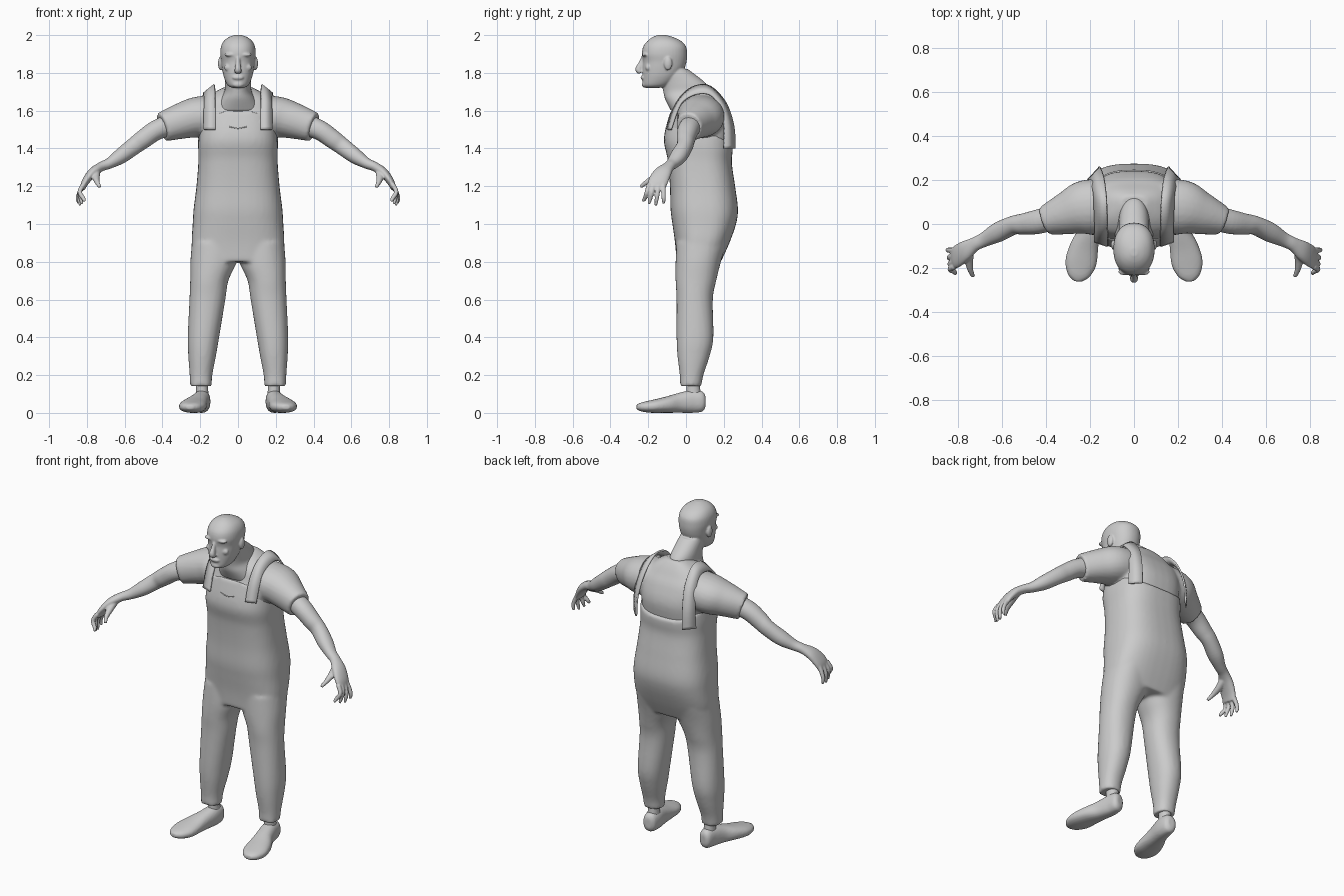
import bpy, bmesh, math
from mathutils import Vector


def resample(rows, n=5):
    """Catmull-Rom interpolation of parameter rows."""
    out = []
    for i in range(len(rows) - 1):
        a, b, c, d = (rows[max(i - 1, 0)], rows[i], rows[i + 1], rows[min(i + 2, len(rows) - 1)])
        for k in range(n):
            t = k / n
            out.append([0.5 * (2 * q + (r - p) * t + (2 * p - 5 * q + 4 * r - s) * t * t
                               + (3 * q - p - 3 * r + s) * t ** 3) for p, q, r, s in zip(a, b, c, d)])
    out.append(list(rows[-1]))
    return out


def oval(e, n=40):
    for i in range(n):
        a = 2 * math.pi * i / n
        c, s = math.cos(a), math.sin(a)
        yield (math.copysign(abs(c) ** (2 / e), c), math.copysign(abs(s) ** (2 / e), s))


def skin(bm, rings):
    vs = [[bm.verts.new(p) for p in r] for r in rings]
    n = len(vs[0])
    for a, b in zip(vs, vs[1:]):
        for i in range(n):
            bm.faces.new((a[i], a[(i + 1) % n], b[(i + 1) % n], b[i]))
    bm.faces.new(vs[0])
    bm.faces.new(vs[-1])


def stack(bm, rows, e=2.3, s=1):
    """Level rings: z, centre x, half width, y front, y back, forward tilt."""
    rings = []
    for z, cx, hx, y0, y1, tilt in resample(rows):
        rings.append([(s * (cx + hx * u), (y0 + y1) / 2 + (y1 - y0) / 2 * v, z - tilt * v)
                      for u, v in oval(e)])
    skin(bm, rings)


def tube(bm, rows, s=1, ref=(0, 1, 0), e=2.1):
    """Rings along a path: x, y, z, half width along ref, half thickness."""
    rows = resample(rows)
    pts = [Vector(r[:3]) for r in rows]
    rings = []
    for i, r in enumerate(rows):
        t = (pts[min(i + 1, len(pts) - 1)] - pts[max(i - 1, 0)]).normalized()
        side = Vector(ref)
        side = (side - side.dot(t) * t).normalized()
        up = t.cross(side)
        ring = [pts[i] + side * r[3] * u + up * r[4] * v for u, v in oval(e, 24)]
        rings.append([(s * p.x, p.y, p.z) for p in ring])
    skin(bm, rings)


def blob(bm, c, r):
    new = bmesh.ops.create_uvsphere(bm, u_segments=20, v_segments=12, radius=1)['verts']
    for v in new:
        v.co = Vector((c[0] + v.co.x * r[0], c[1] + v.co.y * r[1], c[2] + v.co.z * r[2]))


def finish(bm, name, voxel=None, smooth=3):
    bmesh.ops.recalc_face_normals(bm, faces=bm.faces)
    me = bpy.data.meshes.new(name)
    bm.to_mesh(me)
    bm.free()
    me.polygons.foreach_set('use_smooth', [True] * len(me.polygons))
    ob = bpy.data.objects.new(name, me)
    bpy.context.collection.objects.link(ob)
    if voxel:
        m = ob.modifiers.new('fuse', 'REMESH')
        m.mode, m.voxel_size, m.use_smooth_shade = 'VOXEL', voxel, True
        m = ob.modifiers.new('soften', 'SMOOTH')
        m.factor, m.iterations = 0.5, smooth
    return ob


# Overalls: trunk with a bib that is higher in front, and two legs
bm = bmesh.new()
stack(bm, [(.80, 0, .235, -.05, .185, 0), (.90, 0, .245, -.058, .23, 0), (1.0, 0, .24, -.072, .265, 0),
           (1.08, 0, .235, -.082, .275, 0), (1.2, 0, .22, -.085, .26, 0), (1.33, 0, .21, -.097, .243, .01),
           (1.42, 0, .21, -.117, .247, .035), (1.51, 0, .2, -.082, .248, .09)], 2.7)
for s in (1, -1):
    stack(bm, [(.9, .125, .12, -.05, .215, 0), (.8, .13, .122, -.055, .185, 0), (.7, .152, .101, -.055, .16, 0),
               (.6, .162, .095, -.05, .142, 0), (.4, .183, .083, -.05, .145, 0), (.3, .19, .073, -.045, .125, 0),
               (.2, .196, .06, -.033, .092, 0), (.142, .196, .057, -.032, .082, 0)], 2.2, s)
finish(bm, 'overalls', .011, 4)

# Shirt with short sleeves
bm = bmesh.new()
stack(bm, [(1.36, 0, .19, -.08, .222, 0), (1.5, 0, .2, -.105, .242, 0), (1.6, 0, .205, -.07, .215, 0),
           (1.66, 0, .17, -.05, .18, 0), (1.7, 0, .12, -.01, .155, 0), (1.73, 0, .06, .05, .13, 0)], 2.8)
for s in (1, -1):
    tube(bm, [(.12, .08, 1.575, .12, .11), (.22, .075, 1.565, .125, .107),
              (.3, .05, 1.545, .1, .095), (.4, .015, 1.513, .069, .078)], s)
finish(bm, 'shirt', .01, 3)

# Shoulder straps: x, y, z and half-width vector
strap = [(.15, -.09, 1.5, .03, .01, 0), (.15, -.058, 1.6, .03, .01, -.005), (.15, -.015, 1.67, .028, 0, -.018),
         (.152, .055, 1.71, .028, 0, -.022), (.155, .13, 1.705, .028, 0, -.022),
         (.165, .195, 1.63, .028, -.015, -.012), (.178, .227, 1.52, .027, -.025, 0), (.182, .23, 1.4, .027, -.03, 0)]
bm = bmesh.new()
for s in (1, -1):
    last = None
    for x, y, z, a, b, c in resample(strap):
        row = [bm.verts.new((s * (x + k * a), y + k * b, z + k * c)) for k in (-1, 1)]
        if last:
            bm.faces.new((last[0], last[1], row[1], row[0]))
        last = row
ob = finish(bm, 'shoulder_straps')
m = ob.modifiers.new('thickness', 'SOLIDIFY')
m.thickness, m.offset = .01, 0

# Curved seam on the bib
bm = bmesh.new()
tube(bm, [(-.045, -.103, 1.515, .003, .003), (0, -.106, 1.506, .003, .003), (.045, -.103, 1.515, .003, .003)])
finish(bm, 'bib_seam')

# Head, face features and neck
bm = bmesh.new()
stack(bm, [(1.72, 0, .025, -.212, -.15, 0), (1.733, 0, .054, -.228, -.09, 0), (1.775, 0, .074, -.230, -.04, 0),
           (1.82, 0, .084, -.230, -.01, 0), (1.86, 0, .089, -.228, .003, 0), (1.9, 0, .094, -.234, .006, 0),
           (1.94, 0, .09, -.226, 0, 0), (1.97, 0, .074, -.203, -.028, 0), (1.99, 0, .047, -.175, -.07, 0),
           (2.001, 0, .015, -.145, -.11, 0)], 2.2)
stack(bm, [(1.82, 0, .062, -.14, .01, 0), (1.79, 0, .066, -.14, .05, 0), (1.745, 0, .069, -.128, .105, 0),
           (1.7, 0, .073, -.12, .135, 0), (1.66, 0, .098, -.11, .16, 0), (1.6, 0, .14, -.08, .195, 0)], 2.1)
tube(bm, [(0, -.226, 1.885, .01, .01), (0, -.238, 1.85, .012, .014), (0, -.25, 1.818, .018, .019),
          (0, -.238, 1.803, .018, .012)], 1, (1, 0, 0))
blob(bm, (0, -.229, 1.775), (.03, .011, .012))
blob(bm, (0, -.218, 1.738), (.03, .016, .016))
for s in (1, -1):
    blob(bm, (s * .093, -.095, 1.85), (.013, .022, .036))
    blob(bm, (s * .038, -.217, 1.896), (.036, .017, .01))
    blob(bm, (s * .047, -.2, 1.828), (.026, .016, .02))
finish(bm, 'head_and_neck', .005, 3)

# Arms with palm, fingers and thumb
fingers = [(-.195, .812, -.23, 1.12), (-.172, .826, -.197, 1.105), (-.145, .836, -.16, 1.098),
           (-.12, .842, -.118, 1.108)]
for s, side in ((1, 'left'), (-1, 'right')):
    bm = bmesh.new()
    tube(bm, [(.33, .04, 1.535, .055, .06), (.43, .012, 1.498, .056, .053), (.5, 0, 1.45, .049, .05),
              (.55, -.006, 1.413, .043, .046), (.62, -.038, 1.36, .045, .041), (.68, -.07, 1.322, .034, .029),
              (.725, -.092, 1.303, .032, .025), (.77, -.122, 1.272, .046, .025), (.807, -.148, 1.225, .052, .02),
              (.825, -.157, 1.185, .046, .014)], s)
    for y0, x1, y1, z1 in fingers:
        tube(bm, [(.818, y0, 1.21, .013, .013), (.838, (y0 * 2 + y1) / 3, 1.17, .012, .012),
                  (x1 + .006, (y0 + y1 * 2) / 3, 1.135, .011, .011), (x1, y1, z1, .007, .007)], s)
    tube(bm, [(.75, -.12, 1.28, .022, .022), (.752, -.165, 1.248, .02, .018), (.745, -.21, 1.22, .013, .013),
              (.732, -.24, 1.197, .009, .009)], s, (1, 0, 0))
    finish(bm, side + '_arm_and_hand', .005, 3)

    # Shoe and ankle
    bm = bmesh.new()
    tube(bm, [(.187, .102, .06, .02, .03), (.189, .085, .06, .038, .054), (.192, .03, .06, .046, .06),
              (.207, -.04, .052, .051, .052), (.228, -.11, .042, .066, .042), (.243, -.18, .034, .071, .034),
              (.252, -.235, .031, .05, .024), (.255, -.262, .031, .018, .012)], s, (1, 0, 0), 2.3)
    finish(bm, side + '_shoe', .007, 2)
    bm = bmesh.new()
    stack(bm, [(.07, .19, .035, 0, .08, 0), (.13, .19, .032, .002, .075, 0), (.2, .192, .034, 0, .07, 0)], 2.1, s)
    finish(bm, side + '_ankle')
